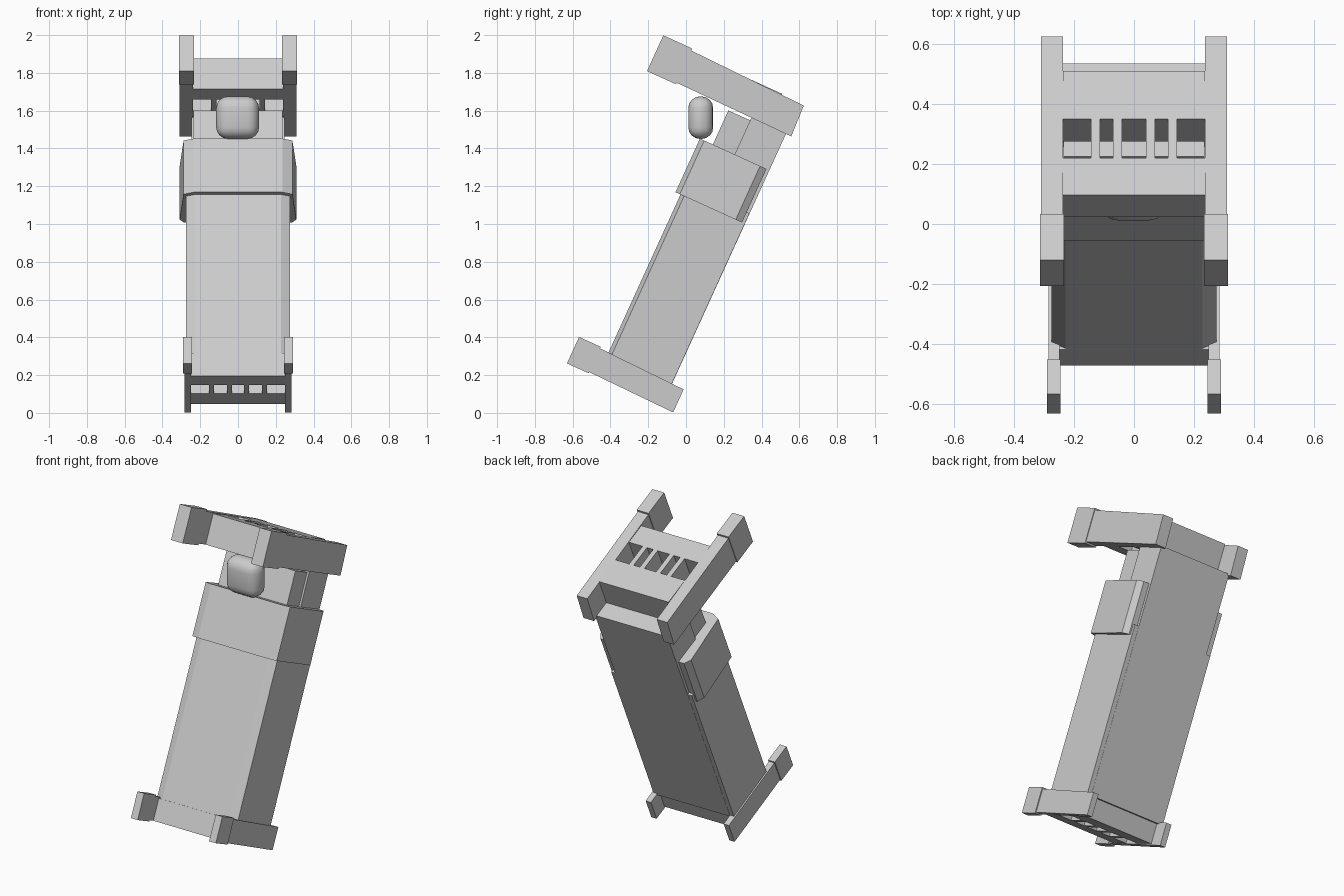
import bpy, bmesh, math

if "Cube" in bpy.data.objects:
    bpy.data.objects.remove(bpy.data.objects["Cube"])

TILT = math.radians(-24.5)   # the whole bed leans back, standing on its foot end


def solid(name, rings):
    """Closed solid from two matching rings of (x, depth, length), tilted with the bed."""
    bm = bmesh.new()
    a, b = [[bm.verts.new((x, -v, u)) for x, v, u in ring] for ring in rings]
    n = len(a)
    bm.faces.new(a)
    bm.faces.new(b[::-1])
    for i in range(n):
        bm.faces.new((a[i], b[i], b[(i + 1) % n], a[(i + 1) % n]))
    bmesh.ops.recalc_face_normals(bm, faces=bm.faces)
    me = bpy.data.meshes.new(name)
    bm.to_mesh(me)
    bm.free()
    ob = bpy.data.objects.new(name, me)
    ob.rotation_euler.x = TILT
    bpy.context.collection.objects.link(ob)
    return ob


def side_prism(name, pts, x0, x1):
    """Side profile of (depth, length) points, extruded across x."""
    return solid(name, [[(x, v, u) for v, u in pts] for x in (x0, x1)])


def box(name, x0, x1, v0, v1, u0, u1):
    return side_prism(name, [(v0, u0), (v1, u0), (v1, u1), (v0, u1)], x0, x1)


def draped(name, half, u0, u1):
    """Cross-section of (x, depth) for the right half, mirrored and run along the bed."""
    section = half + [(-x, v) for x, v in reversed(half)]
    return solid(name, [[(x, v, u) for x, v in section] for u in (u0, u1)])


def bed_end(name, post, post_x, cap, cap_x, rails, panel_u, bars, bar_w):
    """Posts with caps, two cross rails and the bars between them."""
    for side, s in (("left", -1), ("right", 1)):
        side_prism(f"{name}_post_{side}", post, s * post_x[0], s * post_x[1])
        box(f"{name}_cap_{side}", s * cap_x[0], s * cap_x[1], *cap)
        for i, x in enumerate(bars):
            c = s * x
            box(f"{name}_bar_{side}_{i}", c - bar_w / 2, c + bar_w / 2,
                rails[0][1], rails[1][0], *panel_u)
    for part, (v0, v1) in zip(("lower", "upper"), rails):
        box(f"{name}_rail_{part}", -post_x[0], post_x[0], v0, v1, *panel_u)


# Headboard
bed_end("headboard",
        [(.100, 1.563), (.775, 1.570), (.775, 1.757), (.107, 1.739)], (.237, .309),
        (.770, .938, 1.561, 1.769), (.233, .313),
        [(.237, .413), (.556, .690)], (1.569, 1.748), (.055, .128), .030)

# Footboard
bed_end("footboard",
        [(.063, -.026), (.560, -.016), (.560, .122), (.063, .108)], (.248, .284),
        (.556, .682, -.023, .131), (.244, .290),
        [(.152, .285), (.394, .510)], (-.017, .113), (.045, .140), .026)

# Mattress and pillow
box("mattress", -.247, .247, .131, .333, .10, 1.575)
box("pillow", -.235, .235, .330, .460, 1.30, 1.55)

# Blanket and its folded-over top
draped("blanket", [(.275, .132), (.275, .485), (.228, .506)], .10, 1.10)
draped("blanket_fold", [(.285, .148), (.309, .185), (.288, .510), (.235, .535)], 1.04, 1.352)

# Rounded head cushion, upright
bpy.ops.mesh.primitive_cube_add(size=1, location=(-.002, .078, 1.563))
head = bpy.context.object
head.name = "head"
head.scale = (.227, .132, .225)
bpy.ops.object.transform_apply(location=False, rotation=False, scale=True)
bev = head.modifiers.new("rounding", "BEVEL")
bev.width = .062
bev.segments = 4
bpy.ops.object.modifier_apply(modifier=bev.name)
bpy.ops.object.shade_smooth_by_angle(angle=math.radians(40))
